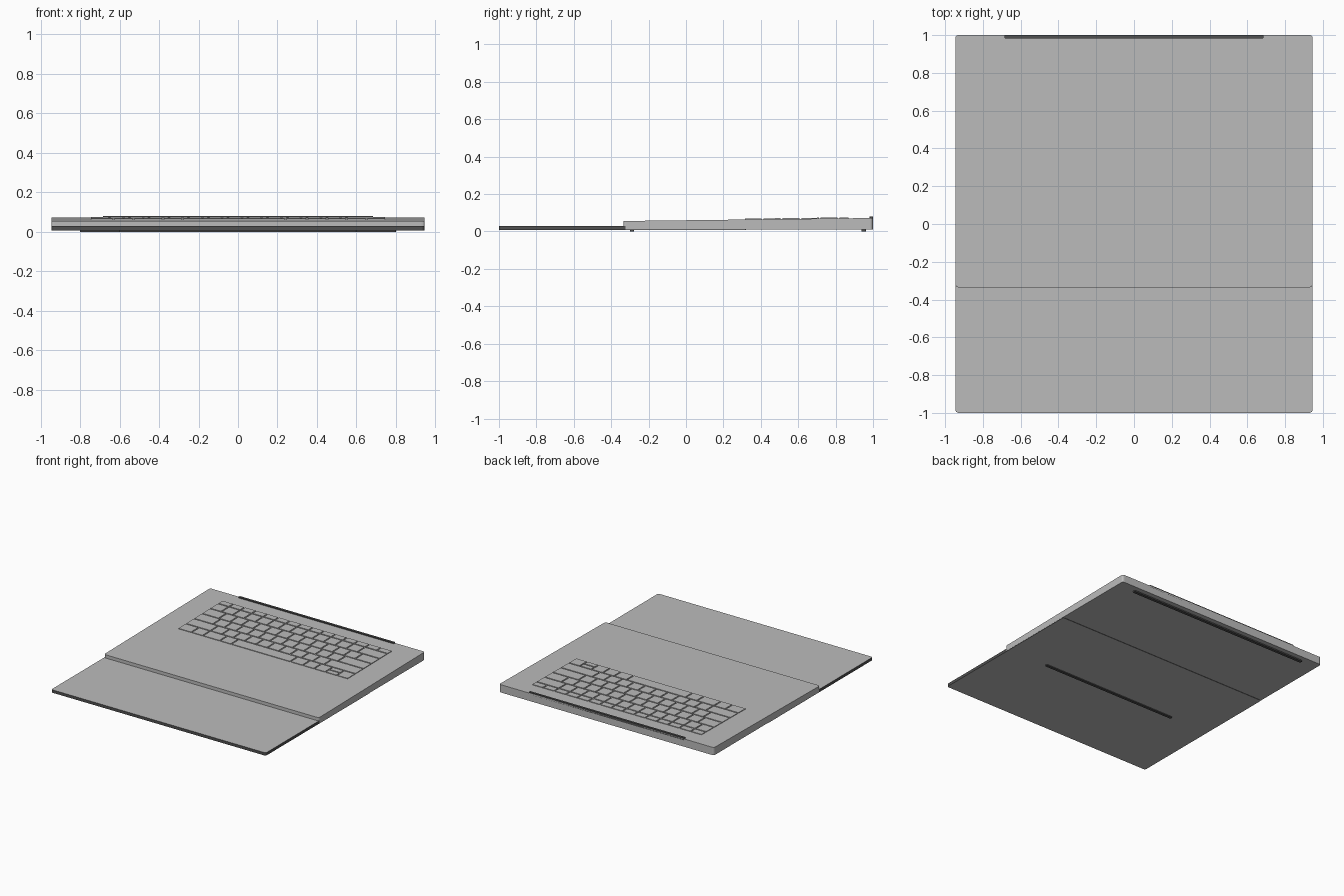
import bpy, bmesh
from mathutils import Matrix, Vector

old = bpy.data.objects.get("Cube")
if old:
    bpy.data.objects.remove(old, do_unlink=True)


def make_material(name, value):
    mat = bpy.data.materials.new(name)
    mat.use_nodes = True
    colour = (value, value, value, 1)
    mat.diffuse_color = colour
    mat.node_tree.nodes["Principled BSDF"].inputs["Base Color"].default_value = colour
    return mat


GREY = make_material("casing grey", 0.5)
DARK = make_material("rubber dark", 0.08)


def deck(y):
    """Height of the sloping keyboard deck."""
    return 0.056 + 0.012 * (y + 0.335)


def add_box(bm, x0, x1, y0, y1, z0, z1):
    centre = Vector((x0 + x1, y0 + y1, z0 + z1)) / 2
    size = Matrix.Diagonal((x1 - x0, y1 - y0, z1 - z0, 1))
    return bmesh.ops.create_cube(bm, size=1, matrix=Matrix.Translation(centre) @ size)["verts"]


def finish(bm, name, *mats):
    mesh = bpy.data.meshes.new(name)
    bm.to_mesh(mesh)
    bm.free()
    obj = bpy.data.objects.new(name, mesh)
    bpy.context.collection.objects.link(obj)
    for mat in mats:
        mesh.materials.append(mat)
    return obj


def slab(name, half_x, y0, y1, z0, z1, radius, *mats, sloped=False):
    """Plate with rounded corners in plan."""
    bm = bmesh.new()
    add_box(bm, -half_x, half_x, y0, y1, z0, z1)
    upright = [e for e in bm.edges if abs(e.verts[0].co.z - e.verts[1].co.z) > 1e-4]
    bmesh.ops.bevel(bm, geom=upright, offset=radius, segments=4, profile=0.5, affect='EDGES')
    bm.normal_update()
    if len(mats) > 1:
        for f in bm.faces:
            f.material_index = int(abs(f.normal.z) < 0.5)
    if sloped:
        for v in bm.verts:
            if v.co.z > (z0 + z1) / 2:
                v.co.z = deck(v.co.y)
    return finish(bm, name, *mats)


# Main casing and the lid that slides out beneath it, with a dark rim
slab("keyboard_casing", 0.946, -0.335, 1, 0.01, 0.06, 0.016, GREY, sloped=True)
slab("lid_panel", 0.945, -1, 0.32, 0.007, 0.03, 0.016, GREY, DARK)

# Rubber strips: hinge bar on the back edge and two feet underneath
slab("hinge_bar", 0.685, 0.982, 1.0, 0.06, 0.08, 0.004, DARK)
slab("rear_foot", 0.8, 0.938, 0.962, 0, 0.012, 0.008, DARK)
slab("front_foot", 0.6, -0.3, -0.278, 0, 0.012, 0.008, DARK)

# Key rows: back edge, front edge, then the lines between keys
EDGE = 0.75
GAP = 0.01


def steps(first, count):
    return [-EDGE] + [first + 0.1 * i for i in range(count)] + [EDGE]


rows = [
    (0.875, 0.815, steps(-0.65, 14)),
    (0.815, 0.715, steps(-0.65, 13)),
    (0.715, 0.613, steps(-0.6, 13)),
    (0.613, 0.511, steps(-0.58, 12)),
    (0.511, 0.409, steps(-0.53, 11)),
    (0.409, 0.31, [-EDGE, -0.63, -0.53, -0.38, -0.28, 0.24, 0.35, 0.45, 0.55]),
    (0.409, 0.36, [0.55, 0.65]),
    (0.36, 0.31, [0.55, 0.65]),
    (0.409, 0.31, [0.65, EDGE]),
]

bm = bmesh.new()
for back, front, lines in rows:
    for left, right in zip(lines, lines[1:]):
        verts = add_box(bm, left + GAP / 2, right - GAP / 2,
                        front + GAP / 2, back - GAP / 2, -0.003, 0.005)
        for v in verts:
            v.co.z += deck(v.co.y)
finish(bm, "keys", GREY)
